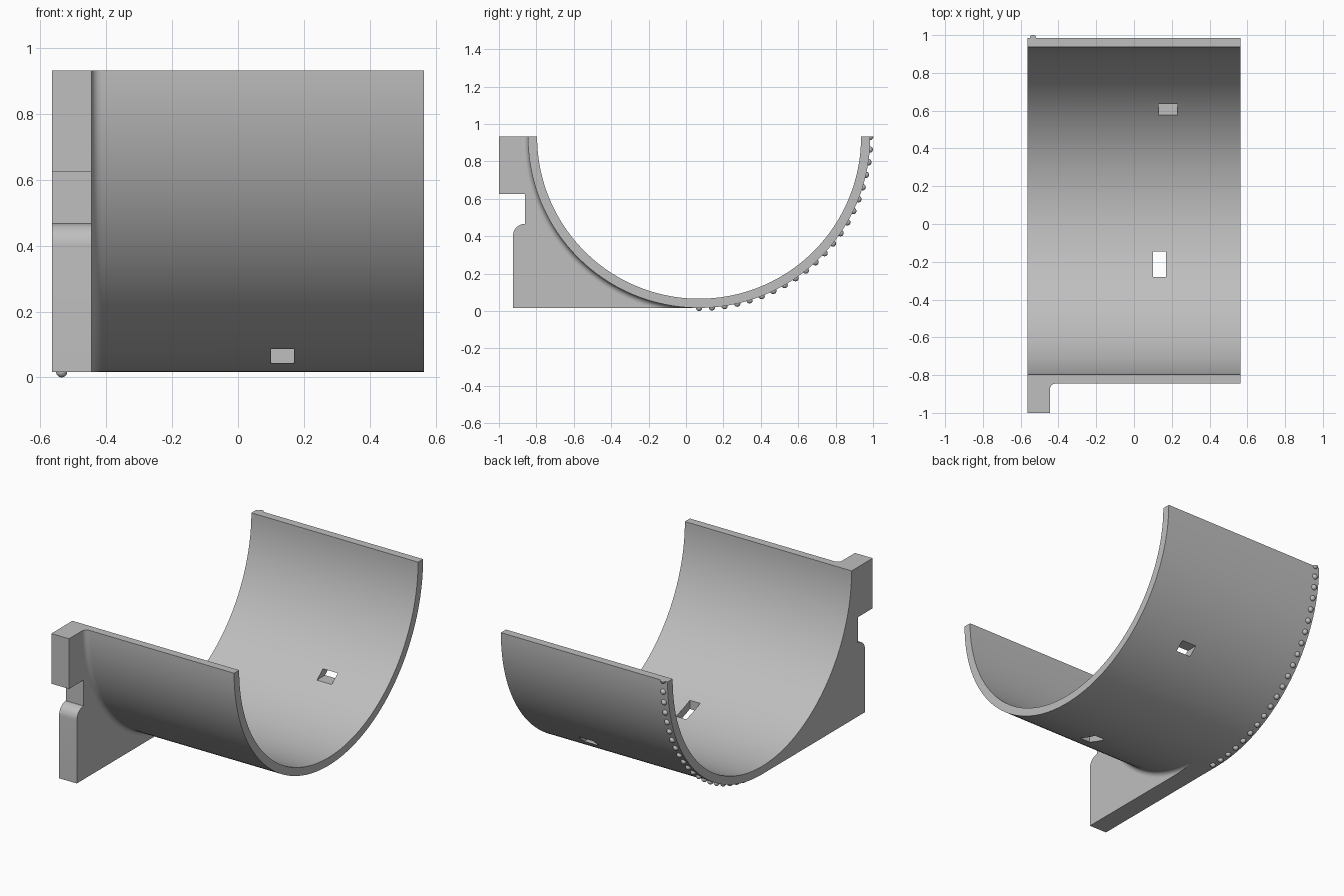
import bpy, bmesh
from math import pi, sin, cos, radians
from mathutils import Vector, Matrix

default = bpy.data.objects.get("Cube")
if default:
    bpy.data.objects.remove(default, do_unlink=True)

grey = bpy.data.materials.new("plain grey")
grey.use_nodes = True
COLOR = (0.52, 0.52, 0.52, 1)
grey.diffuse_color = COLOR
grey.node_tree.nodes["Principled BSDF"].inputs["Base Color"].default_value = COLOR

# Shared dimensions: trough axis, radii and end positions
CY, CZ = 0.07, 0.932
OUTER, INNER = 0.915, 0.866
X0, X1, PLATE_X = -0.565, 0.565, -0.445
BASE = CZ - OUTER
SEG = 96


def arc(cy, cz, r, a0, a1, n):
    return [(cy + r * cos(a0 + (a1 - a0) * i / n),
             cz + r * sin(a0 + (a1 - a0) * i / n)) for i in range(n + 1)]


def finish(bm, name):
    bmesh.ops.recalc_face_normals(bm, faces=bm.faces)
    mesh = bpy.data.meshes.new(name)
    bm.to_mesh(mesh)
    bm.free()
    mesh.materials.append(grey)
    obj = bpy.data.objects.new(name, mesh)
    bpy.context.collection.objects.link(obj)
    smooth(obj)
    return obj


def smooth(obj):
    for p in obj.data.polygons:
        p.use_smooth = True
    obj.data.set_sharp_from_angle(angle=radians(30))


def prism(name, outline, x0, x1):
    """Extrude a (y, z) outline along x."""
    bm = bmesh.new()
    face = bm.faces.new([bm.verts.new((x0, y, z)) for y, z in outline])
    ext = bmesh.ops.extrude_face_region(bm, geom=[face])
    moved = [v for v in ext["geom"] if isinstance(v, bmesh.types.BMVert)]
    bmesh.ops.translate(bm, verts=moved, vec=(x1 - x0, 0, 0))
    return finish(bm, name)


def clip(bm, z, direction):
    """Cut away everything beyond height z and cap the cut."""
    geom = bm.verts[:] + bm.edges[:] + bm.faces[:]
    cut = bmesh.ops.bisect_plane(bm, geom=geom, plane_co=(0, 0, z),
                                 plane_no=(0, 0, direction), clear_outer=True)
    edges = [e for e in cut["geom_cut"] if isinstance(e, bmesh.types.BMEdge)]
    bmesh.ops.holes_fill(bm, edges=edges)


def cut_slot(target, lo, hi):
    """Cut a box-shaped slot between two corners."""
    bm = bmesh.new()
    lo, hi = Vector(lo), Vector(hi)
    matrix = Matrix.Translation((lo + hi) / 2) @ Matrix.Diagonal((*(hi - lo), 1))
    bmesh.ops.create_cube(bm, size=1, matrix=matrix)
    cutter = finish(bm, "slot_cutter")
    cutter.hide_render = True
    mod = target.modifiers.new("slot", "BOOLEAN")
    mod.operation, mod.solver, mod.object = "DIFFERENCE", "EXACT", cutter
    bpy.context.view_layer.objects.active = target
    bpy.ops.object.modifier_apply(modifier=mod.name)
    bpy.data.objects.remove(cutter, do_unlink=True)


# Half-round trough with two slots, one cut upright and one cut level
trough = prism("trough", arc(CY, CZ, OUTER, pi, 2 * pi, SEG)
               + arc(CY, CZ, INNER, 2 * pi, pi, SEG), X0, X1)
cut_slot(trough, (0.10, -0.28, -0.1), (0.17, -0.145, 0.3))
cut_slot(trough, (0.13, 0.45, 0.23), (0.23, 0.8, 0.277))
smooth(trough)

# Notched end plate that hugs the front lower quarter of the trough
outline = [(-1.0, CZ), (-1.0, 0.625), (-0.86, 0.625)]
outline += arc(-0.86, 0.402, 0.065, pi / 2, pi, 10)
outline += [(-0.925, BASE)]
outline += arc(CY, CZ, OUTER, 1.5 * pi, pi, SEG // 2)
prism("end_plate", outline, X0, PLATE_X)

# Concave fillet between plate and trough
F = 0.03
section = [(PLATE_X, OUTER - 0.005)]
section += arc(PLATE_X + F, OUTER + F, F, pi, 1.5 * pi, 8)
section += [(PLATE_X + F, OUTER - 0.005)]
bm = bmesh.new()
rings = [[bm.verts.new((x, CY + r * cos(a), CZ + r * sin(a))) for x, r in section]
         for a in (pi + pi / 2 * i / (SEG // 2) for i in range(SEG // 2 + 1))]
for near, far in zip(rings, rings[1:]):
    for i in range(len(section)):
        j = (i + 1) % len(section)
        bm.faces.new((near[i], near[j], far[j], far[i]))
bm.faces.new(rings[0])
bm.faces.new(rings[-1])
clip(bm, BASE, -1)
finish(bm, "plate_fillet")

# Row of small beads around the back quarter, trimmed level at the rim
bm = bmesh.new()
for y, z in arc(CY, CZ, OUTER, 1.5 * pi, 2 * pi, 21):
    bmesh.ops.create_uvsphere(bm, u_segments=16, v_segments=10, radius=0.017,
                              matrix=Matrix.Translation((-0.535, y, z)))
clip(bm, CZ, 1)
finish(bm, "edge_beads")
